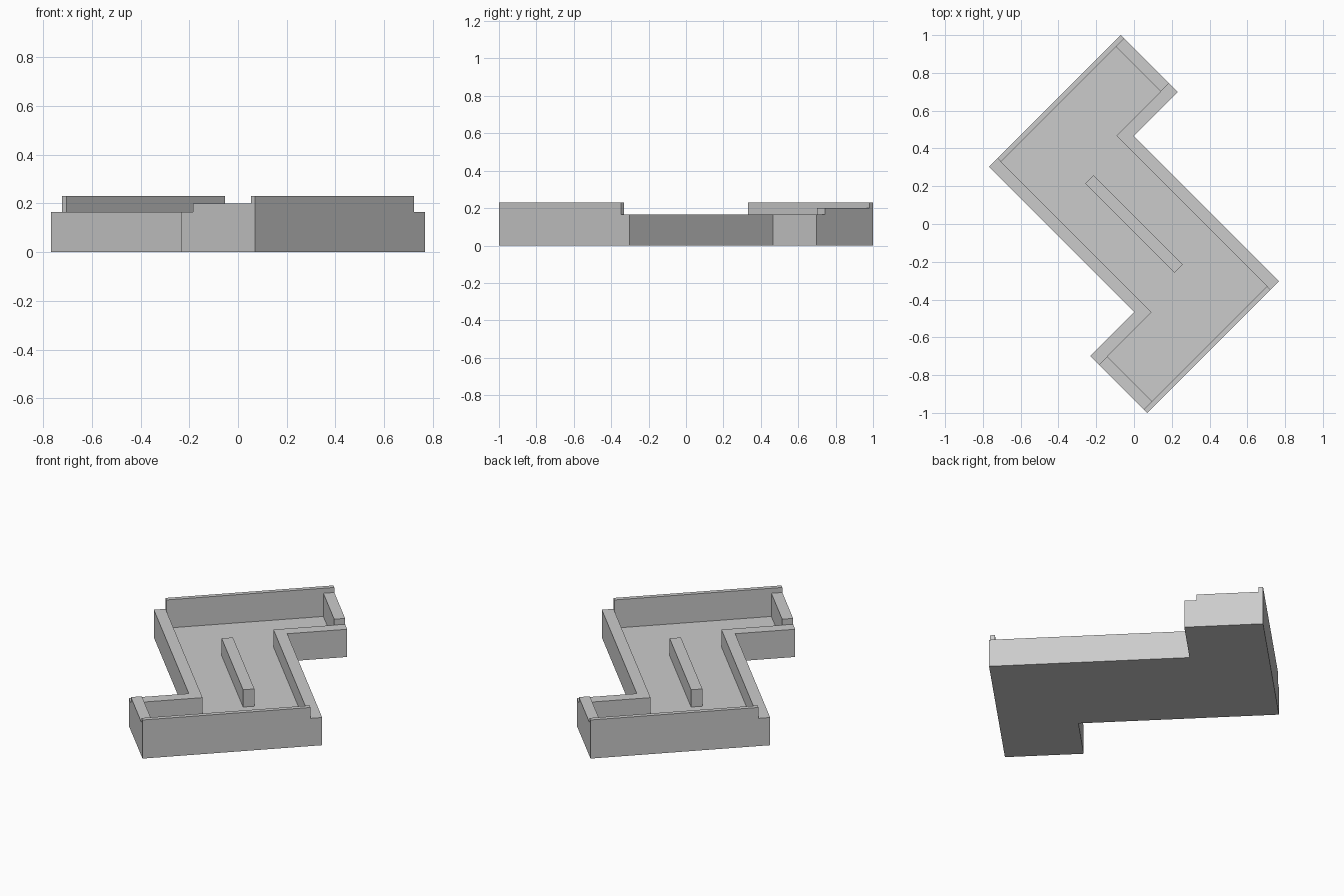
import bpy, bmesh, math
from mathutils import Matrix

if "Cube" in bpy.data.objects:
    bpy.data.objects.remove(bpy.data.objects["Cube"])

TURN = Matrix.Rotation(math.radians(45), 4, 'Z')   # plan is drawn square, then turned
RIM, FLOOR = 0.165, 0.062


def build(name, rings):
    """Bridge matching rings of points and cap both ends."""
    bm = bmesh.new()
    loops = [[bm.verts.new((u, v, z)) for u, v in pts] for pts, z in rings]
    n = len(loops[0])
    for a, b in zip(loops, loops[1:]):
        for i in range(n):
            j = (i + 1) % n
            bm.faces.new((a[i], a[j], b[j], b[i]))
    bm.faces.new(loops[0])
    bm.faces.new(loops[-1])
    bmesh.ops.recalc_face_normals(bm, faces=bm.faces)
    bm.transform(TURN)
    mesh = bpy.data.meshes.new(name)
    bm.to_mesh(mesh)
    bm.free()
    bpy.context.collection.objects.link(bpy.data.objects.new(name, mesh))


def block(name, u0, u1, v0, v1, z0, z1):
    pts = [(u0, v0), (u1, v0), (u1, v1), (u0, v1)]
    build(name, [(pts, z0), (pts, z1)])


def symmetric(half):
    return half + [(-u, -v) for u, v in half]


# Z-shaped tray with a sunken floor
outer = symmetric([(0.657, 0.757), (0.657, 0.33), (0.328, 0.33), (0.328, -0.757)])
inner = symmetric([(0.597, 0.731), (0.597, 0.395), (0.264, 0.395), (0.264, -0.731)])
build("tray", [(outer, 0), (outer, RIM), (inner, RIM), (inner, FLOOR)])

# Bar standing in the middle of the floor
block("centre_bar", -0.031, 0.031, -0.334, 0.334, FLOOR, RIM)

# Raised lips, repeated with half-turn symmetry
for s, side in ((1, "back"), (-1, "front")):
    def lip(name, u0, u1, v0, v1, z):
        u0, u1 = sorted((s * u0, s * u1))
        v0, v1 = sorted((s * v0, s * v1))
        block(f"{side}_{name}", u0, u1, v0, v1, RIM, z)
    lip("tall_lip", -0.264, 0.657, 0.731, 0.757, 0.23)
    lip("end_lip", 0.597, 0.657, 0.395, 0.731, 0.2)
